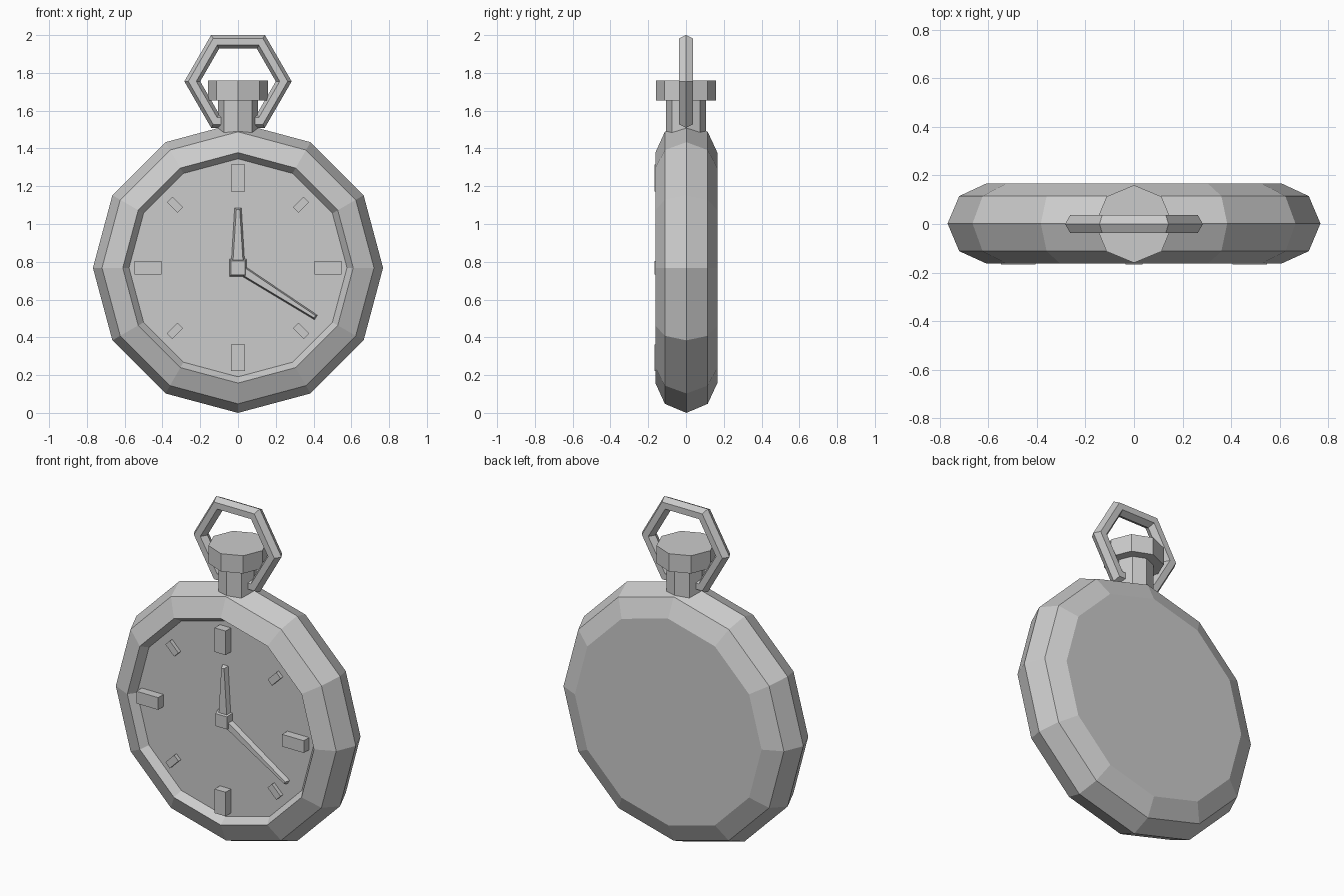
import bpy, bmesh
from math import sin, cos, pi, radians
from mathutils import Matrix, Vector

if "Cube" in bpy.data.objects:
    bpy.data.objects.remove(bpy.data.objects["Cube"])

CZ = 0.768        # height of the dial centre
DIAL_Y = -0.117   # recessed dial plane


def finish(name, bm):
    bmesh.ops.recalc_face_normals(bm, faces=bm.faces)
    mesh = bpy.data.meshes.new(name)
    bm.to_mesh(mesh)
    bm.free()
    ob = bpy.data.objects.new(name, mesh)
    bpy.context.collection.objects.link(ob)
    return ob


def lathe_y(name, profile, n):
    """Turn (radius, y) rings around the dial axis and cap both ends."""
    bm = bmesh.new()
    rings = [[bm.verts.new((r * sin(2 * pi * i / n), y, CZ + r * cos(2 * pi * i / n)))
              for i in range(n)] for r, y in profile]
    for a, b in zip(rings, rings[1:]):
        for i in range(n):
            j = (i + 1) % n
            bm.faces.new((a[i], a[j], b[j], b[i]))
    bm.faces.new(rings[0])
    bm.faces.new(rings[-1])
    return finish(name, bm)


def dial_bar(name, angle, r0, r1, w0, w1, front, inset=0.0):
    """Bar on the dial, clockwise angle from 12; w0/w1 are half widths at r0/r1."""
    bm = bmesh.new()
    loops = []
    for y, k in ((DIAL_Y + 0.003, 0.0), (front, inset)):
        pts = [(-w0 + k, r0 + k), (w0 - k, r0 + k), (w1 - k, r1 - k), (-w1 + k, r1 - k)]
        loops.append([bm.verts.new((x, y, z)) for x, z in pts])
    a, b = loops
    bm.faces.new(a)
    bm.faces.new(b)
    for i in range(4):
        j = (i + 1) % 4
        bm.faces.new((a[i], a[j], b[j], b[i]))
    bm.transform(Matrix.Translation(Vector((0, 0, CZ))) @ Matrix.Rotation(radians(angle), 4, 'Y'))
    return finish(name, bm)


def octagon(name, r, z0, z1):
    bpy.ops.mesh.primitive_cylinder_add(vertices=8, radius=r, depth=z1 - z0,
                                        location=(0, 0, (z0 + z1) / 2))
    bpy.context.object.name = name


# Case with bezel and recessed dial
lathe_y("case", [(0.61, 0.166), (0.72, 0.115), (0.768, 0.002), (0.72, -0.112),
                 (0.61, -0.162), (0.577, DIAL_Y)], 12)

# Hour markers: large on the quarters, small on the diagonals
for i in range(4):
    dial_bar(f"large_marker_{i + 1}", 90 * i, 0.405, 0.547, 0.036, 0.036, -0.167)
    dial_bar(f"small_marker_{i + 1}", 90 * i + 45, 0.432, 0.512, 0.02, 0.02, -0.14)

# Hands and centre pivot
dial_bar("hour_hand", 0, 0.0, 0.318, 0.038, 0.019, -0.143, 0.01)
dial_bar("minute_hand", 122.5, 0.0, 0.49, 0.028, 0.015, -0.146, 0.008)
dial_bar("hand_pivot", 0, -0.047, 0.047, 0.047, 0.047, -0.157, 0.01)

# Winding stem and crown
octagon("stem", 0.105, 1.46, 1.66)
octagon("crown", 0.16, 1.655, 1.76)

# Hexagonal hanging ring
bpy.ops.mesh.primitive_torus_add(major_segments=6, minor_segments=6, major_radius=0.242,
                                 minor_radius=0.042, location=(0, 0, 1.755),
                                 rotation=(pi / 2, 0, 0))
bpy.context.object.name = "hanging_ring"
